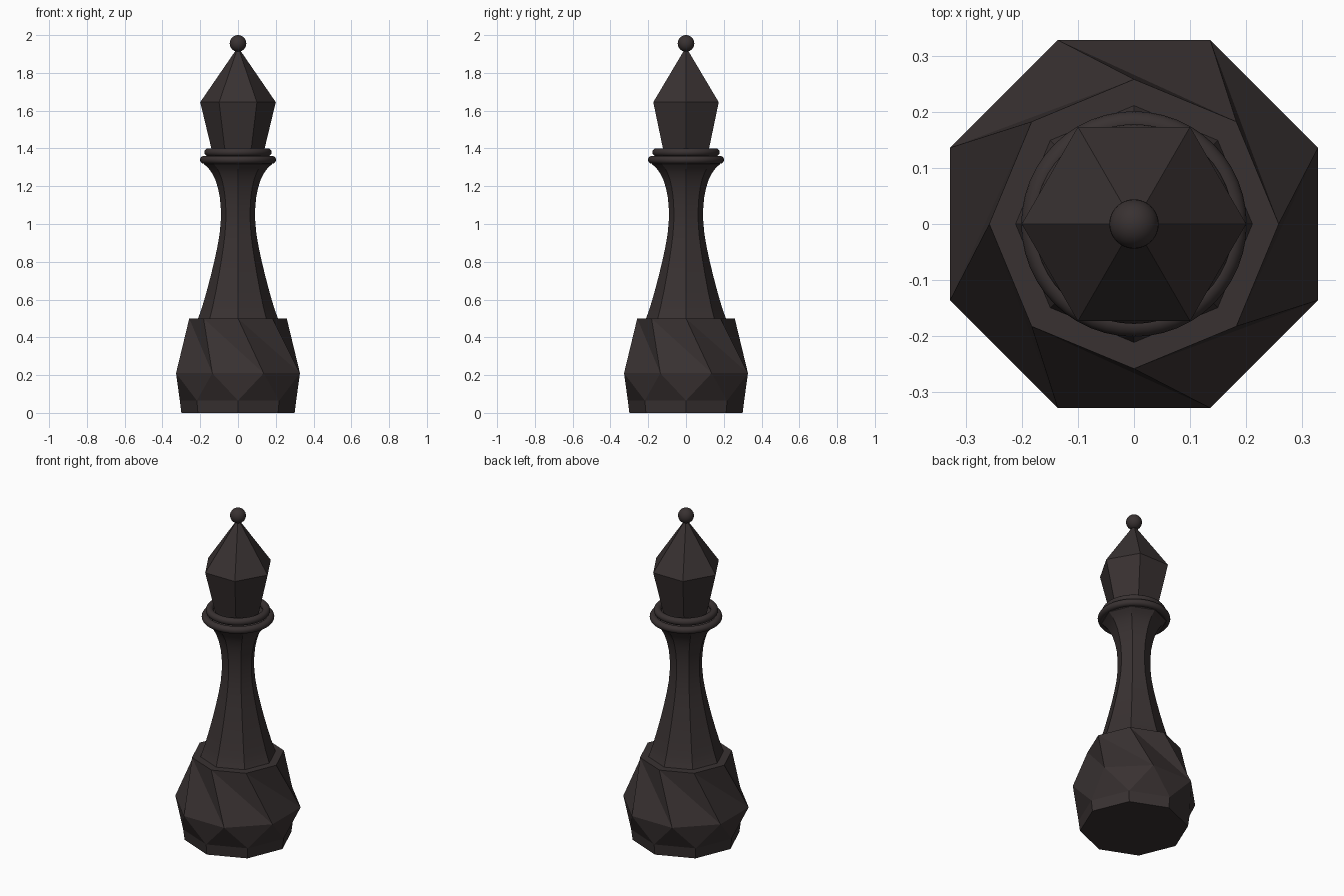
import bpy, bmesh, math

if "Cube" in bpy.data.objects:
    bpy.data.objects.remove(bpy.data.objects["Cube"])

mat = bpy.data.materials.new("dark brown")
mat.diffuse_color = (0.04, 0.031, 0.031, 1)
mat.use_nodes = True
mat.node_tree.nodes["Principled BSDF"].inputs["Base Color"].default_value = mat.diffuse_color


def ring(bm, n, r, z, turn=0.0):
    return [bm.verts.new((r * math.cos(turn + math.tau * i / n),
                          r * math.sin(turn + math.tau * i / n), z)) for i in range(n)]


def bridge(bm, a, b):
    n = len(a)
    for i in range(n):
        j = (i + 1) % n
        bm.faces.new((a[i], a[j], b[j], b[i]))


def finish(bm, name):
    bmesh.ops.recalc_face_normals(bm, faces=bm.faces)
    me = bpy.data.meshes.new(name)
    bm.to_mesh(me)
    bm.free()
    me.materials.append(mat)
    ob = bpy.data.objects.new(name, me)
    bpy.context.collection.objects.link(ob)
    return ob


def smooth(ob, degrees=30):
    bpy.ops.object.select_all(action='DESELECT')
    ob.select_set(True)
    bpy.context.view_layer.objects.active = ob
    bpy.ops.object.shade_smooth_by_angle(angle=math.radians(degrees))


def prism(name, n, profile):
    bm = bmesh.new()
    rings = [ring(bm, n, r, z) for r, z in profile]
    for a, b in zip(rings, rings[1:]):
        bridge(bm, a, b)
    bm.faces.new(rings[0])
    bm.faces.new(rings[-1])
    return finish(bm, name)


# faceted base: octagon foot, half-turned wide ring, twisted triangles above
bm = bmesh.new()
foot = ring(bm, 8, 0.30, 0)
low = ring(bm, 8, 0.308, 0.065)
wide = ring(bm, 8, 0.355, 0.21, math.pi / 8)
top = ring(bm, 8, 0.258, 0.50)
bridge(bm, foot, low)
for i in range(8):
    j = (i + 1) % 8
    bm.faces.new((low[i], low[j], wide[i]))
    bm.faces.new((low[j], wide[j], wide[i]))
    bm.faces.new((wide[i], wide[j], top[i]))
    bm.faces.new((wide[j], top[j], top[i]))
bm.faces.new(foot)
bm.faces.new(top)
finish(bm, "base")

# concave eight-sided stem
stem = prism("stem", 8, [
    (0.217, 0.49), (0.211, 0.50), (0.187, 0.57), (0.164, 0.65), (0.143, 0.73),
    (0.124, 0.81), (0.109, 0.88), (0.097, 0.95), (0.091, 1.02), (0.091, 1.08),
    (0.096, 1.14), (0.106, 1.19), (0.120, 1.235), (0.138, 1.27), (0.158, 1.297),
    (0.180, 1.317), (0.180, 1.345)])
smooth(stem)

# two round collar rings
for name, major, z in (("lower_collar", 0.18, 1.34), ("upper_collar", 0.157, 1.38)):
    bpy.ops.mesh.primitive_torus_add(major_radius=major, minor_radius=0.021,
                                     major_segments=48, minor_segments=16,
                                     location=(0, 0, z))
    ob = bpy.context.object
    ob.name = name
    ob.data.materials.append(mat)
    smooth(ob, 60)

# six-sided head
prism("head", 6, [(0.128, 1.345), (0.141, 1.40), (0.20, 1.645), (0.008, 1.925)])

# ball finial
bpy.ops.mesh.primitive_uv_sphere_add(radius=0.044, segments=32, ring_count=16,
                                     location=(0, 0, 1.956))
ball = bpy.context.object
ball.name = "finial_ball"
ball.data.materials.append(mat)
smooth(ball, 60)
